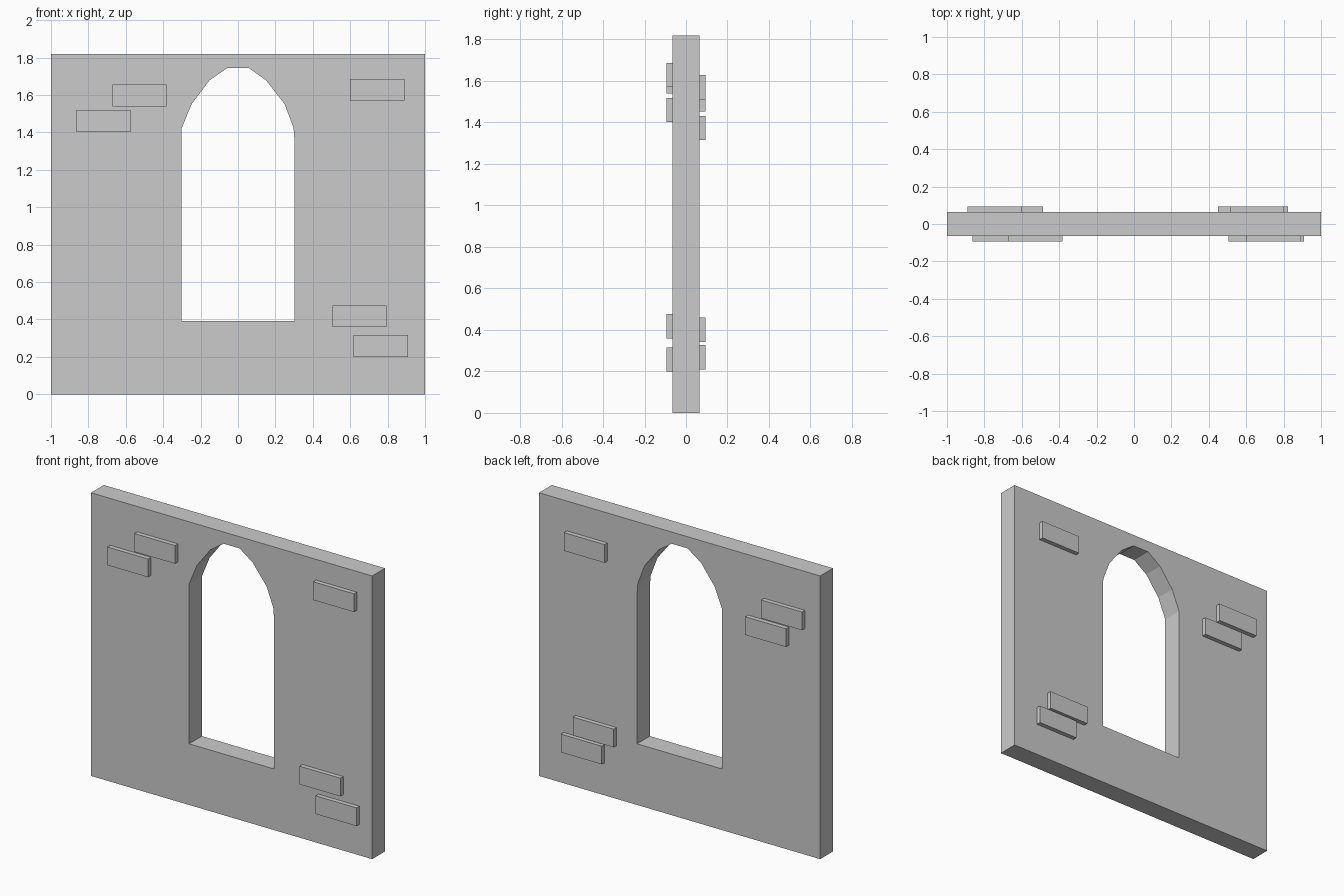
import bpy, bmesh

if "Cube" in bpy.data.objects:
    bpy.data.objects.remove(bpy.data.objects["Cube"])

WALL = 0.065      # half thickness of the wall
RELIEF = 0.029    # how far the bricks stand out
BRICK_W, BRICK_H = 0.29, 0.117


def finish(name, bm):
    bmesh.ops.recalc_face_normals(bm, faces=bm.faces)
    mesh = bpy.data.meshes.new(name)
    bm.to_mesh(mesh)
    bm.free()
    obj = bpy.data.objects.new(name, mesh)
    bpy.context.collection.objects.link(obj)
    return obj


def add_loop(bm, points, y):
    verts = [bm.verts.new((x, y, z)) for x, z in points]
    return [bm.edges.new((a, b)) for a, b in zip(verts, verts[1:] + verts[:1])]


# Wall slab with an arched window opening
outline = [(-1, 0), (1, 0), (1, 1.82), (-1, 1.82)]
opening = [(-0.302, 0.393), (0.302, 0.393), (0.302, 1.36), (0.297, 1.425),
           (0.249, 1.552), (0.15, 1.679), (0.057, 1.745), (-0.057, 1.745),
           (-0.152, 1.679), (-0.248, 1.552), (-0.302, 1.42)]
bm = bmesh.new()
edges = add_loop(bm, outline, -WALL) + add_loop(bm, opening, -WALL)
bmesh.ops.triangle_fill(bm, edges=edges, use_beauty=True, normal=(0, -1, 0))
front = list(bm.faces)
back = bmesh.ops.extrude_face_region(bm, geom=front, use_keep_orig=True)["geom"]
bmesh.ops.translate(bm, vec=(0, 2 * WALL, 0),
                    verts=[v for v in back if isinstance(v, bmesh.types.BMVert)])
finish("wall", bm)


# Raised bricks: (left x, bottom z) on each side of the wall
def brick(name, x, z, side):
    bm = bmesh.new()
    bmesh.ops.create_cube(bm, size=1)
    bmesh.ops.scale(bm, vec=(BRICK_W, 2 * RELIEF, BRICK_H), verts=bm.verts)
    bmesh.ops.translate(bm, verts=bm.verts,
                        vec=(x + BRICK_W / 2, side * WALL, z + BRICK_H / 2))
    finish(name, bm)


front_bricks = [(-0.672, 1.54), (-0.864, 1.402), (0.6, 1.57),
                (0.504, 0.359), (0.618, 0.199)]
back_bricks = [(0.513, 1.511), (-0.89, 1.453), (-0.777, 1.315),
               (0.449, 0.342), (0.534, 0.21)]
for label, side, spots in (("front", -1, front_bricks), ("back", 1, back_bricks)):
    for i, (x, z) in enumerate(spots, 1):
        brick(f"{label}_brick_{i}", x, z, side)
